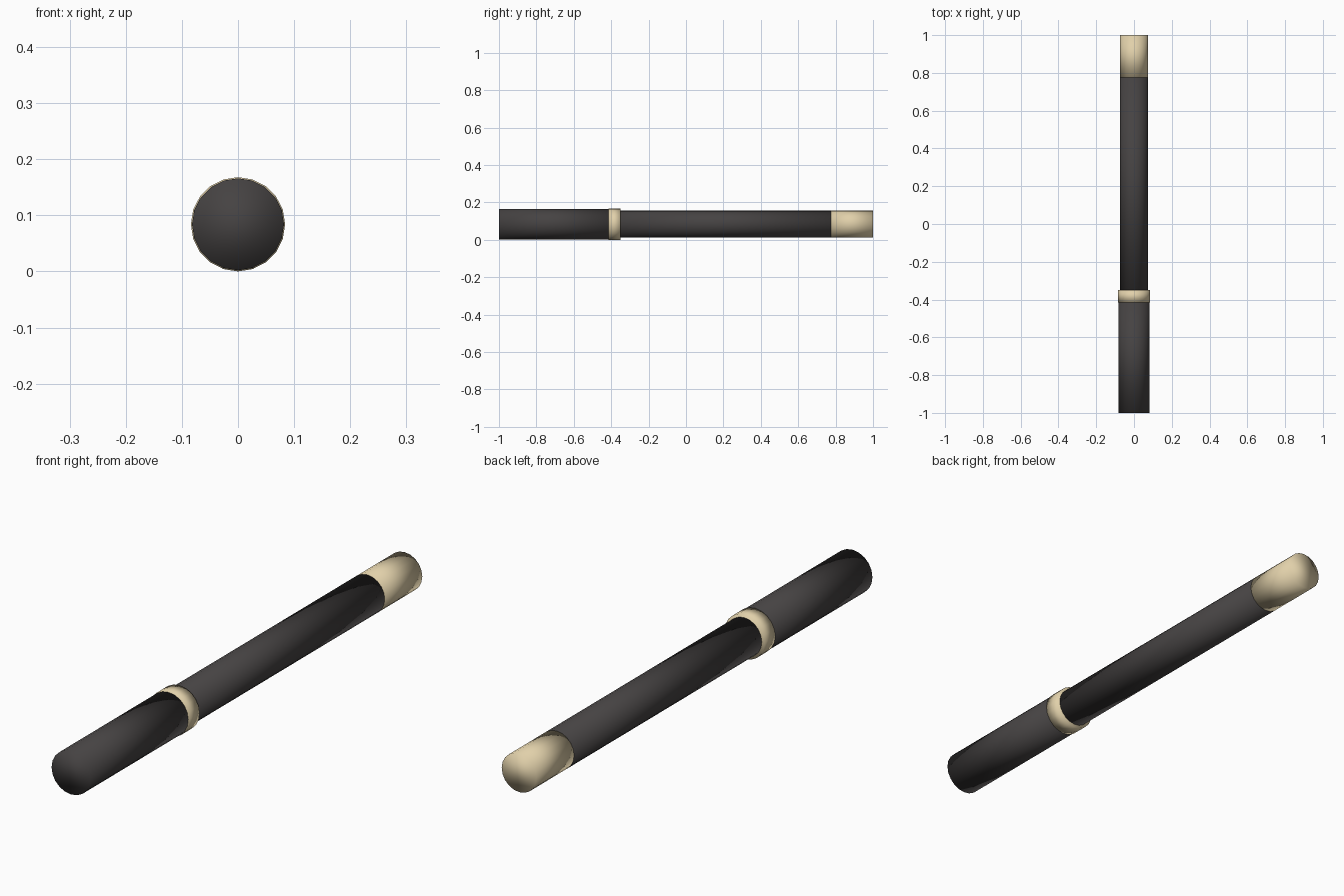
import bpy, bmesh, math

if "Cube" in bpy.data.objects:
    bpy.data.objects.remove(bpy.data.objects["Cube"])

SIDES = 20
AXIS_Z = 0.084


def material(name, color):
    m = bpy.data.materials.new(name)
    m.diffuse_color = (*color, 1)
    m.use_nodes = True
    m.node_tree.nodes["Principled BSDF"].inputs["Base Color"].default_value = m.diffuse_color
    return m


def lathe(name, profile, mat):
    """Smooth closed solid turned around the y axis from (y, radius) pairs."""
    bm = bmesh.new()
    rings = []
    for y, r in profile:
        rings.append([bm.verts.new((r * math.sin(a), y, AXIS_Z + r * math.cos(a)))
                      for a in (2 * math.pi * i / SIDES for i in range(SIDES))])
    for lo, hi in zip(rings, rings[1:]):
        for i in range(SIDES):
            j = (i + 1) % SIDES
            bm.faces.new((lo[i], lo[j], hi[j], hi[i]))
    bm.faces.new(rings[0])
    bm.faces.new(rings[-1])
    bmesh.ops.recalc_face_normals(bm, faces=bm.faces)
    for f in bm.faces:
        f.smooth = True
    me = bpy.data.meshes.new(name)
    bm.to_mesh(me)
    bm.free()
    me.materials.append(mat)
    ob = bpy.data.objects.new(name, me)
    bpy.context.collection.objects.link(ob)
    return ob


dark = material("dark_grey", (0.06, 0.055, 0.055))
tan = material("tan", (0.75, 0.63, 0.40))

# Thick cap, trim band, slim barrel and coloured end
lathe("cap", [(-1.0, 0.082), (-0.41, 0.082)], dark)
lathe("band", [(-0.415, 0.084), (-0.35, 0.084)], tan)
lathe("barrel", [(-0.36, 0.073), (0.775, 0.073)], dark)
lathe("end_plug", [(0.775, 0.073), (1.0, 0.073)], tan)
